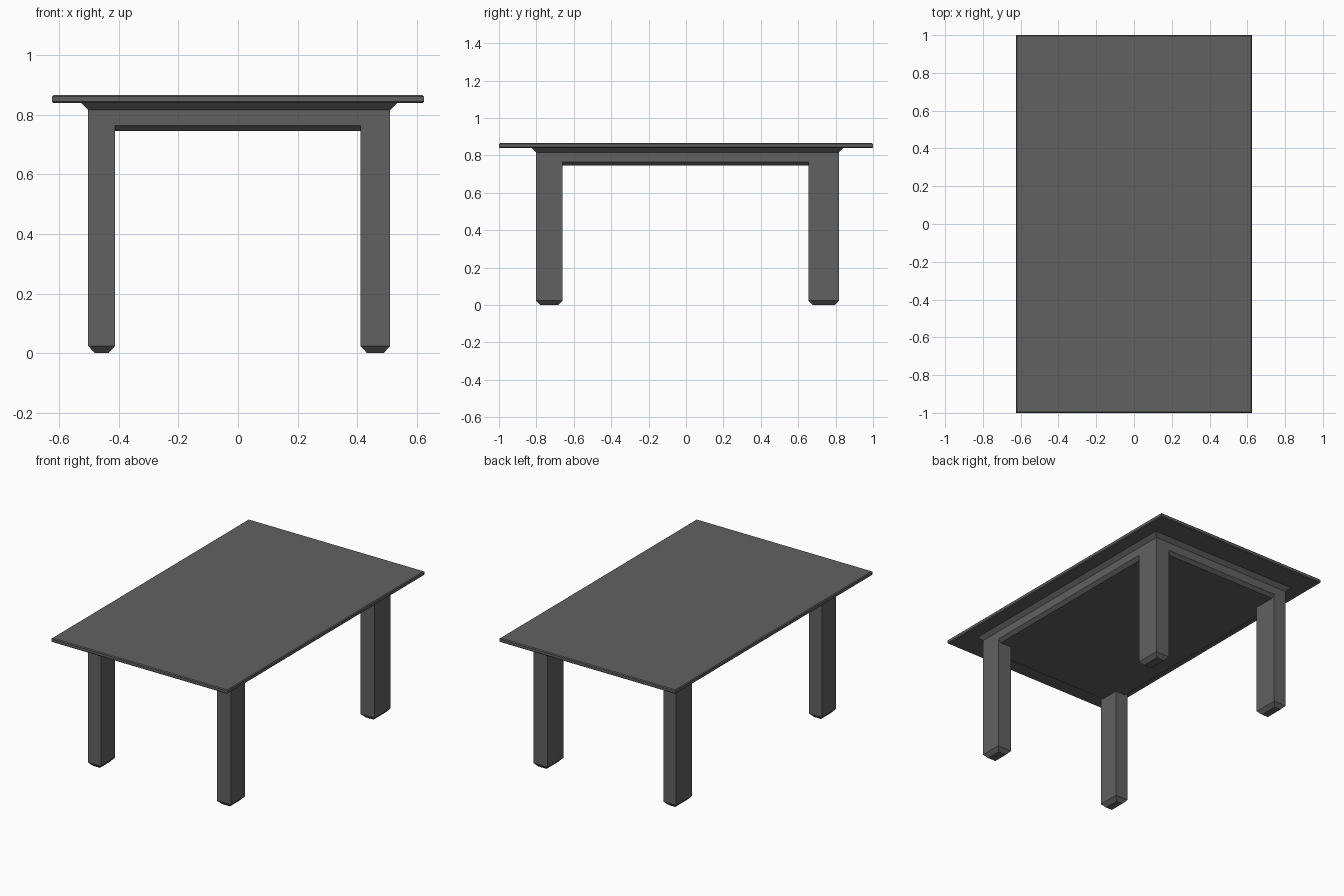
import bpy
import bmesh

cube = bpy.data.objects.get("Cube")
if cube:
    bpy.data.objects.remove(cube, do_unlink=True)

# Single dark grey finish
grey = bpy.data.materials.new("dark_grey")
grey.use_nodes = True
colour = (0.12, 0.12, 0.12, 1)
grey.diffuse_color = colour
grey.node_tree.nodes["Principled BSDF"].inputs["Base Color"].default_value = colour


def stacked_box(name, x0, x1, y0, y1, levels):
    """Loft a rectangle through (height, inset) levels and cap both ends."""
    bm = bmesh.new()
    rings = []
    for z, i in levels:
        corners = ((x0 + i, y0 + i), (x1 - i, y0 + i), (x1 - i, y1 - i), (x0 + i, y1 - i))
        rings.append([bm.verts.new((x, y, z)) for x, y in corners])
    for low, high in zip(rings, rings[1:]):
        for k in range(4):
            n = (k + 1) % 4
            bm.faces.new((low[k], low[n], high[n], high[k]))
    bm.faces.new(rings[0][::-1])
    bm.faces.new(rings[-1])
    mesh = bpy.data.meshes.new(name)
    bm.to_mesh(mesh)
    bm.free()
    mesh.materials.append(grey)
    obj = bpy.data.objects.new(name, mesh)
    bpy.context.collection.objects.link(obj)
    return obj


# Thin top with softened edges
top_low, top_high, edge = 0.84, 0.866, 0.005
stacked_box("table_top", -0.625, 0.625, -1, 1,
            [(top_low, edge), (top_low + edge, 0), (top_high - edge, 0), (top_high, edge)])

# Solid apron: chamfered underside, flared out below the top
rail_low, rail_edge = 0.745, 0.764
stacked_box("apron", -0.503, 0.511, -0.802, 0.818,
            [(rail_low, 0.02), (rail_edge, 0), (0.816, 0), (top_low, -0.024)])

# Four legs with chamfered feet, flush with the apron's outer faces
for side, x0, x1 in (("right", -0.503, -0.413), ("left", 0.411, 0.511)):
    for end, y0, y1 in (("front", -0.802, -0.66), ("back", 0.655, 0.818)):
        stacked_box(f"{end}_{side}_leg", x0, x1, y0, y1,
                    [(0, 0.022), (0.024, 0), (rail_edge, 0)])
